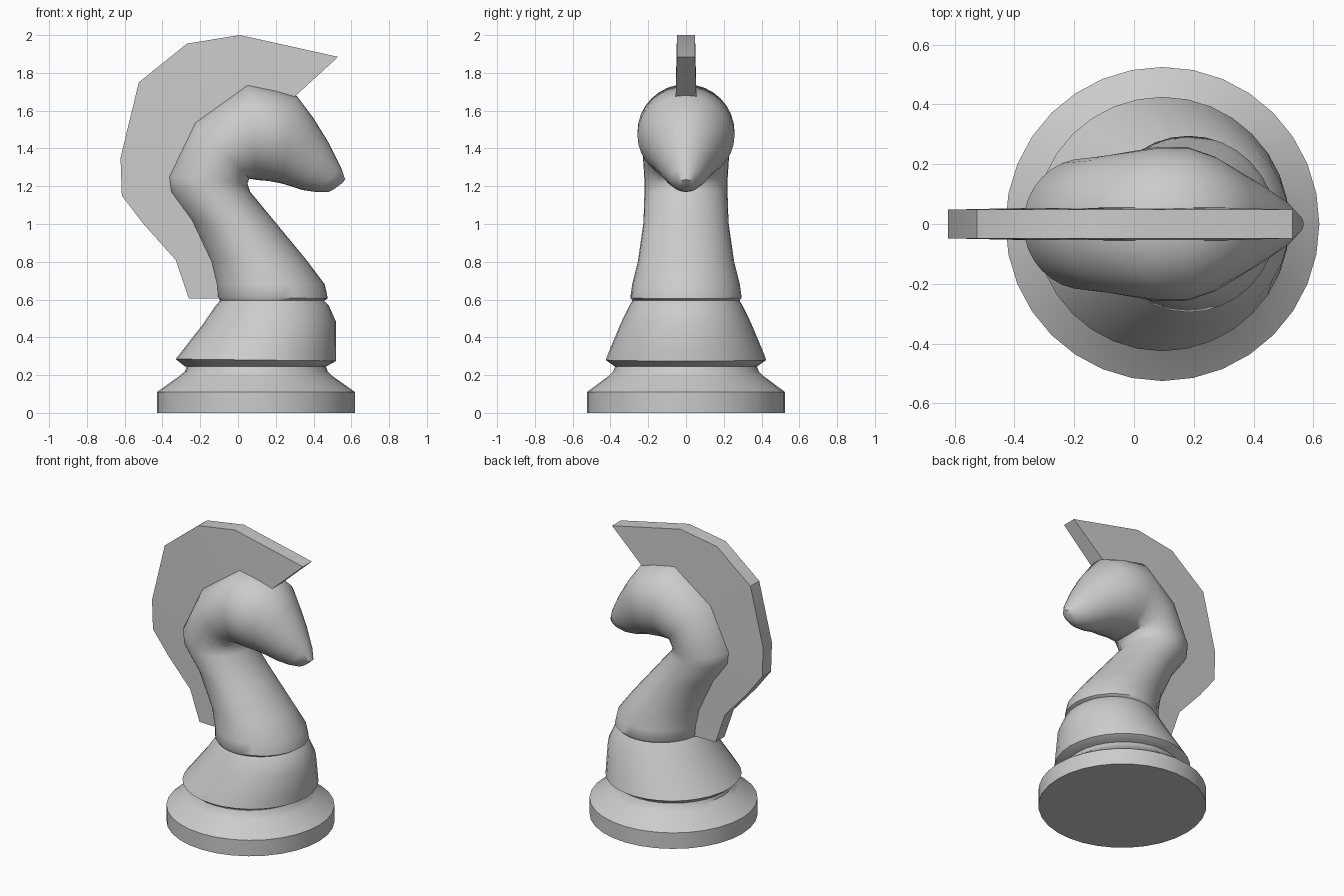
import bpy, bmesh
from math import cos, sin, pi, radians
from mathutils import Vector

if "Cube" in bpy.data.objects:
    bpy.data.objects.remove(bpy.data.objects["Cube"])

SIDES = 32


def finish(name, bm, angle):
    bmesh.ops.recalc_face_normals(bm, faces=bm.faces)
    mesh = bpy.data.meshes.new(name)
    bm.to_mesh(mesh)
    bm.free()
    obj = bpy.data.objects.new(name, mesh)
    bpy.context.collection.objects.link(obj)
    bpy.ops.object.select_all(action='DESELECT')
    obj.select_set(True)
    bpy.context.view_layer.objects.active = obj
    bpy.ops.object.shade_smooth_by_angle(angle=radians(angle))
    return obj


def loft(name, sections, angle=35):
    """Elliptic rings spanning back (x, z) to front (x, z), with a half width in y."""
    bm = bmesh.new()
    rings = []
    for bx, bz, fx, fz, w in sections:
        back, front = Vector((bx, 0, bz)), Vector((fx, 0, fz))
        mid, half = (back + front) / 2, (front - back) / 2
        ring = []
        for i in range(SIDES):
            a = 2 * pi * i / SIDES
            ring.append(bm.verts.new(mid + half * cos(a) + Vector((0, w * sin(a), 0))))
        rings.append(ring)
    for r0, r1 in zip(rings, rings[1:]):
        for i in range(SIDES):
            j = (i + 1) % SIDES
            bm.faces.new((r0[i], r0[j], r1[j], r1[i]))
    bm.faces.new(rings[0])
    bm.faces.new(rings[-1])
    return finish(name, bm, angle)


# Foot disc with bevelled shoulder
loft("base", [
    (-.43, 0, .62, 0, .525),
    (-.43, .11, .62, .11, .525),
    (-.31, .195, .50, .195, .41),
    (-.28, .22, .475, .22, .385),
    (-.27, .26, .46, .26, .37)])

# Tapered collar leaning forward
loft("collar", [
    (-.28, .245, .465, .245, .375),
    (-.33, .285, .52, .275, .425),
    (-.31, .31, .52, .33, .41),
    (-.185, .47, .52, .48, .345),
    (-.12, .565, .48, .57, .30),
    (-.09, .60, .45, .60, .28)])

# Neck and head, one loft bending forward to the muzzle
loft("neck_and_head", [
    (-.09, .59, .45, .59, .28),
    (-.11, .615, .475, .605, .295),
    (-.115, .68, .46, .68, .285),
    (-.145, .80, .37, .80, .255),
    (-.25, 1.02, .205, 1.0, .225),
    (-.36, 1.17, .065, 1.17, .22),
    (-.37, 1.25, .05, 1.215, .22),
    (-.23, 1.54, .06, 1.24, .23),
    (.05, 1.74, .10, 1.233, .257),
    (.20, 1.71, .16, 1.228, .257),
    (.31, 1.68, .23, 1.215, .225),
    (.40, 1.56, .28, 1.20, .18),
    (.48, 1.43, .34, 1.18, .135),
    (.545, 1.30, .41, 1.17, .085),
    (.567, 1.235, .48, 1.17, .04),
    (.55, 1.215, .51, 1.185, .015)], 50)

# Mane crest: outer edge (x, z) paired with an inner edge buried in the neck
MANE = [
    (-.26, .605, -.04, .605), (-.33, .81, -.10, .80),
    (-.50, 1.0, -.20, 1.02), (-.615, 1.15, -.30, 1.17),
    (-.622, 1.35, -.30, 1.26), (-.525, 1.75, -.18, 1.50),
    (-.27, 1.955, 0, 1.67), (.01, 2.0, .08, 1.68),
    (.53, 1.885, .295, 1.67)]
bm = bmesh.new()
rows = []
for ox, oz, ix, iz in MANE:
    rows.append([bm.verts.new(p) for p in (
        (ox, -.048, oz), (ox, .048, oz), (ix, .055, iz), (ix, -.055, iz))])
for r0, r1 in zip(rows, rows[1:]):
    for i in range(4):
        j = (i + 1) % 4
        bm.faces.new((r0[i], r0[j], r1[j], r1[i]))
bm.faces.new(rows[0])
bm.faces.new(rows[-1])
finish("mane", bm, 35)
